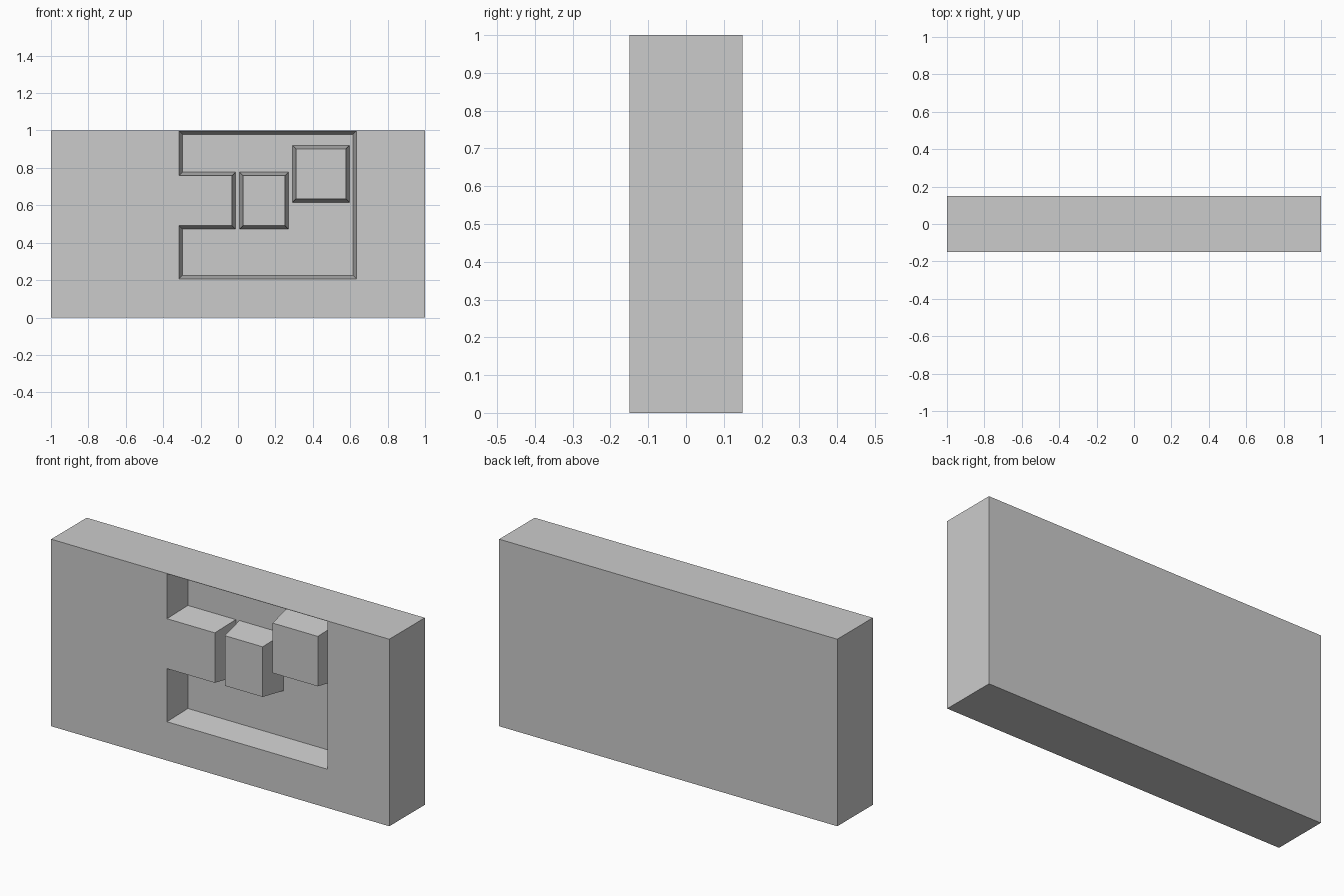
import bpy
from mathutils import Vector

if "Cube" in bpy.data.objects:
    bpy.data.objects.remove(bpy.data.objects["Cube"])

FRONT, FLOOR, BACK = -0.15, 0.0, 0.15
DRAFT = 0.125  # sideways slope of the walls per unit of depth

grey = bpy.data.materials.new("light grey")
grey.use_nodes = True
colour = (0.6, 0.6, 0.6, 1)
grey.diffuse_color = colour
grey.node_tree.nodes["Principled BSDF"].inputs["Base Color"].default_value = colour


def rect(x0, x1, z0, z1):
    return [(x0, z0), (x1, z0), (x1, z1), (x0, z1)]


def inset(outline, d):
    """Move every side of a counter-clockwise right-angled outline inward by d."""
    pts = [Vector(p) for p in outline]
    result = []
    for i, p in enumerate(pts):
        a = (p - pts[i - 1]).normalized()
        b = (pts[(i + 1) % len(pts)] - p).normalized()
        result.append(p + d * Vector((-a.y - b.y, a.x + b.x)))
    return result


def prism(name, outline, y0, y1, slope=0.0):
    """Extrude an outline, given at the front plane, from y0 to y1 with sloping sides."""
    n = len(outline)
    verts = [(p.x, y, p.y) for y in (y0, y1)
             for p in inset(outline, slope * (y - FRONT))]
    faces = [tuple(range(n)), tuple(reversed(range(n, 2 * n)))]
    faces += [(i, i + n, (i + 1) % n + n, (i + 1) % n) for i in range(n)]
    mesh = bpy.data.meshes.new(name)
    mesh.from_pydata(verts, [], faces)
    mesh.materials.append(grey)
    obj = bpy.data.objects.new(name, mesh)
    bpy.context.collection.objects.link(obj)
    return obj


# Main slab
slab = prism("slab", rect(-1, 1, 0, 1), FRONT, BACK)

# Recess with a square tongue left standing on one side
left, right, bottom, top = -0.315, 0.633, 0.207, 0.998
tip, low, high = -0.032, 0.491, 0.758
outline = [(left, bottom), (right, bottom), (right, top), (left, top),
           (left, high), (tip, high), (tip, low), (left, low)]
cutter = prism("recess_cutter", outline, FRONT - 0.05, FLOOR, DRAFT)
cutter.hide_render = True

cut = slab.modifiers.new("recess", "BOOLEAN")
cut.operation = "DIFFERENCE"
cut.solver = "EXACT"
cut.object = cutter
bpy.context.view_layer.objects.active = slab
bpy.ops.object.modifier_apply(modifier=cut.name)
bpy.data.objects.remove(cutter)

# Free-standing blocks, wider at the recess floor
prism("middle_block", rect(0.027, 0.251, 0.491, 0.759), FRONT, FLOOR + 0.01, -DRAFT)
prism("upper_block", rect(0.31, 0.577, 0.635, 0.902), FRONT, FLOOR + 0.01, -DRAFT)
